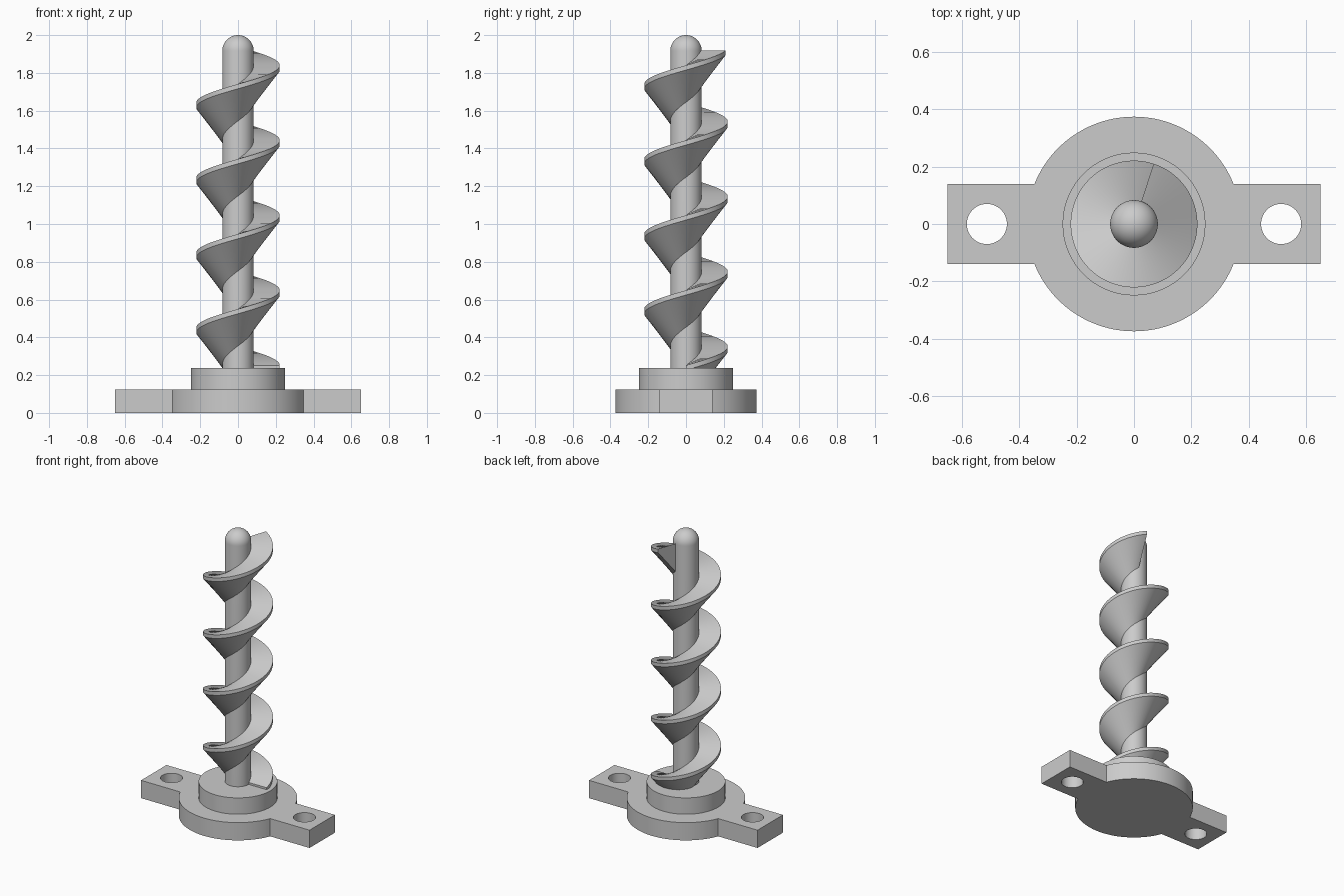
import bpy
import bmesh
from math import sin, cos, asin, pi, tau, radians

cube = bpy.data.objects.get("Cube")
if cube:
    bpy.data.objects.remove(cube, do_unlink=True)

# Single plain grey
GREY = (0.6, 0.6, 0.6, 1.0)
grey = bpy.data.materials.new("plain_grey")
grey.use_nodes = True
grey.diffuse_color = GREY
grey.node_tree.nodes["Principled BSDF"].inputs["Base Color"].default_value = GREY


def activate(obj):
    bpy.ops.object.select_all(action="DESELECT")
    obj.select_set(True)
    bpy.context.view_layer.objects.active = obj


def finish(obj):
    obj.data.materials.clear()
    obj.data.materials.append(grey)
    activate(obj)
    bpy.ops.object.shade_smooth_by_angle(angle=radians(30))


def mesh_object(name, bm):
    bmesh.ops.recalc_face_normals(bm, faces=bm.faces)
    mesh = bpy.data.meshes.new(name)
    bm.to_mesh(mesh)
    bm.free()
    obj = bpy.data.objects.new(name, mesh)
    bpy.context.collection.objects.link(obj)
    finish(obj)
    return obj


def lathe(name, profile, steps=72):
    """Revolve (radius, z) points about the z axis."""
    bm = bmesh.new()
    verts = [bm.verts.new((r, 0, z)) for r, z in profile]
    edges = [bm.edges.new(pair) for pair in zip(verts, verts[1:])]
    bmesh.ops.spin(bm, geom=verts + edges, cent=(0, 0, 0), axis=(0, 0, 1),
                   angle=tau, steps=steps)
    bmesh.ops.remove_doubles(bm, verts=bm.verts, dist=0.0001)
    return mesh_object(name, bm)


def arc(cx, radius, start, end, count):
    return [(cx + radius * cos(start + (end - start) * i / count),
             radius * sin(start + (end - start) * i / count))
            for i in range(count + 1)]


# Mounting plate: round disc with two drilled lugs
PLATE_H, DISC_R, LUG_X, LUG_Y = 0.124, 0.374, 0.65, 0.14
HOLE_X, HOLE_R = 0.513, 0.07
a = asin(LUG_Y / DISC_R)
outline = [(LUG_X, -LUG_Y), (LUG_X, LUG_Y)] + arc(0, DISC_R, a, pi - a, 48)
outline += [(-LUG_X, LUG_Y), (-LUG_X, -LUG_Y)] + arc(0, DISC_R, pi + a, tau - a, 48)
holes = [arc(side * HOLE_X, HOLE_R, 0, tau, 48)[:-1] for side in (-1, 1)]

curve = bpy.data.curves.new("mounting_plate", "CURVE")
curve.dimensions = "2D"
curve.fill_mode = "BOTH"
curve.extrude = PLATE_H / 2
for loop in [outline] + holes:
    spline = curve.splines.new("POLY")
    spline.points.add(len(loop) - 1)
    for point, (x, y) in zip(spline.points, loop):
        point.co = (x, y, 0, 1)
    spline.use_cyclic_u = True
plate = bpy.data.objects.new("mounting_plate", curve)
bpy.context.collection.objects.link(plate)
plate.location.z = PLATE_H / 2
activate(plate)
bpy.ops.object.convert(target="MESH")
plate = bpy.context.view_layer.objects.active
bm = bmesh.new()
bm.from_mesh(plate.data)
bmesh.ops.remove_doubles(bm, verts=bm.verts, dist=0.0001)
bmesh.ops.recalc_face_normals(bm, faces=bm.faces)
bm.to_mesh(plate.data)
bm.free()
finish(plate)

# Raised collar on the plate
BOSS_TOP = 0.238
lathe("collar", [(0, PLATE_H - 0.02), (0.249, PLATE_H - 0.02),
                 (0.249, BOSS_TOP), (0, BOSS_TOP)])

# Shaft with a domed tip
SHAFT_R = 0.083
dome = [(x, 2 - SHAFT_R + y) for x, y in arc(0, SHAFT_R, 0, pi / 2, 14)]
lathe("shaft", [(0, PLATE_H), (SHAFT_R, PLATE_H)] + dome)

# Screw flight: flat on top, conical underneath, with a thin rim
TURNS, PITCH, START_Z, PER_TURN = 4.2, 0.397, 0.252, 80
section = [(0.072, 0), (0.221, 0), (0.221, -0.025), (0.072, -0.209)]
bm = bmesh.new()
count = round(TURNS * PER_TURN)
rings = []
for i in range(count + 1):
    turn = TURNS * i / count
    c, s = cos(tau * turn), sin(tau * turn)
    rings.append([bm.verts.new((r * c, r * s, START_Z + PITCH * turn + z))
                  for r, z in section])
for low, high in zip(rings, rings[1:]):
    for k in range(4):
        n = (k + 1) % 4
        bm.faces.new((low[k], low[n], high[n], high[k]))
bm.faces.new(rings[0])
bm.faces.new(rings[-1])
mesh_object("screw_flight", bm)
